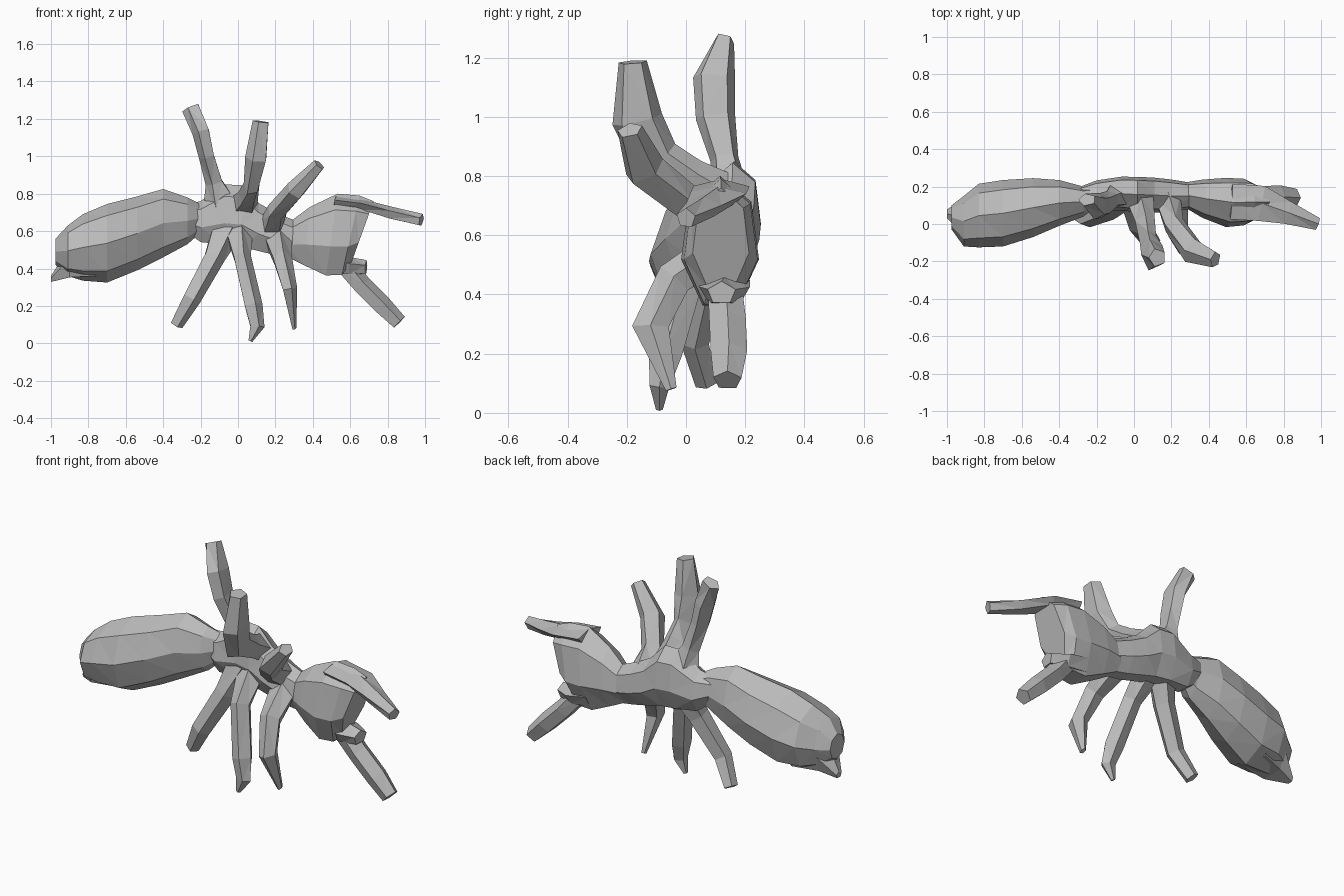
import bpy, bmesh
from math import sin, cos, tau
from mathutils import Vector

cube = bpy.data.objects.get("Cube")
if cube:
    bpy.data.objects.remove(cube)

grey = bpy.data.materials.new("mid grey")
grey.use_nodes = True
colour = (0.5, 0.5, 0.5, 1)
grey.diffuse_color = colour
grey.node_tree.nodes["Principled BSDF"].inputs["Base Color"].default_value = colour


def skin(name, rings):
    """Join rings of points into one closed, faceted, triangulated shell."""
    bm = bmesh.new()
    loops = [[bm.verts.new(point) for point in ring] for ring in rings]
    for low, high in zip(loops, loops[1:]):
        count = len(low)
        for i in range(count):
            j = (i + 1) % count
            bm.faces.new((low[i], low[j], high[j], high[i]))
    bm.faces.new(loops[0])
    bm.faces.new(loops[-1])
    bmesh.ops.recalc_face_normals(bm, faces=bm.faces)
    bmesh.ops.triangulate(bm, faces=bm.faces)
    mesh = bpy.data.meshes.new(name)
    bm.to_mesh(mesh)
    bm.free()
    mesh.materials.append(grey)
    part = bpy.data.objects.new(name, mesh)
    bpy.context.collection.objects.link(part)
    return part


def body(name, stations, sides=7, slant=0):
    """Body segment; each station is x, front/back limits and height limits."""
    rings = []
    for n, (x, front, back, low, high) in enumerate(stations):
        lean = slant * n / (len(stations) - 1)
        ring = []
        for i in range(sides):
            a = tau * i / sides
            ring.append((x + lean * cos(a),
                         (front + back) / 2 + (back - front) / 2 * sin(a),
                         (low + high) / 2 + (high - low) / 2 * cos(a)))
        rings.append(ring)
    return skin(name, rings)


def limb(name, path, sides=5):
    """Limb along a path; each stop is x, y, z, half width and half depth."""
    points = [Vector(p[:3]) for p in path]
    rings = []
    for n, point in enumerate(points):
        along = points[min(n + 1, len(points) - 1)] - points[max(n - 1, 0)]
        along.normalize()
        u = along.cross(Vector((0, 1, 0))).normalized()
        v = u.cross(along)
        width, depth = path[n][3:]
        rings.append([point + u * width * cos(tau * i / sides)
                      + v * depth * sin(tau * i / sides) for i in range(sides)])
    return skin(name, rings)


# Three body segments
body("abdomen", [
    (-.19, .1, .2, .6, .74), (-.27, .04, .2, .53, .78), (-.4, -.01, .235, .46, .825),
    (-.54, -.07, .245, .39, .785), (-.7, -.12, .235, .325, .745),
    (-.83, -.125, .215, .335, .69), (-.91, -.12, .15, .36, .63),
    (-.975, -.03, .1, .42, .56)], sides=8)
body("abdomen_tip", [
    (-.76, -.08, .2, .34, .56), (-.9, -.08, .14, .335, .52),
    (-1, .03, .08, .325, .36)], sides=5)
body("thorax", [
    (-.29, .1, .2, .6, .74), (-.2, .07, .235, .53, .76), (-.07, .07, .255, .51, .85),
    (.02, .06, .255, .5, .845), (.11, .06, .25, .48, .75), (.2, .06, .24, .46, .7),
    (.32, .08, .22, .44, .65)])
body("head", [
    (.25, .1, .22, .46, .63), (.37, .03, .24, .4, .73), (.5, -.02, .25, .34, .8),
    (.6, -.01, .245, .345, .79), (.66, .02, .215, .4, .76)], slant=.065)

# Jaw and antennae
limb("jaw", [(.48, .13, .43, .06, .09), (.6, .13, .41, .05, .09),
             (.685, .12, .405, .04, .05)])
limb("upper_antenna", [(.52, .12, .755, .035, .1), (.68, .11, .735, .03, .1),
                       (.82, .06, .695, .035, .065), (.98, .0, .658, .035, .035)])
limb("lower_antenna", [(.56, .13, .43, .06, .06), (.66, .14, .31, .055, .065),
                       (.77, .145, .2, .055, .065), (.86, .14, .11, .045, .05)])

# Upper legs
limb("upper_rear_leg", [(-.09, .15, .74, .1, .07), (-.125, .13, .86, .05, .05),
                        (-.165, .1, 1, .045, .07), (-.195, .095, 1.13, .05, .075),
                        (-.25, .13, 1.26, .052, .035)])
limb("upper_middle_leg", [(.03, .13, .74, .08, .07), (.055, .02, .79, .055, .07),
                          (.075, -.1, .85, .045, .09), (.1, -.165, .99, .062, .09),
                          (.125, -.18, 1.185, .047, .05)])
limb("upper_front_leg", [(.18, .13, .63, .07, .08), (.21, .0, .71, .055, .065),
                         (.31, -.14, .82, .055, .075), (.435, -.19, .955, .035, .045)])

# Lower legs
limb("lower_rear_leg", [(-.06, .14, .62, .09, .07), (-.13, .08, .46, .06, .06),
                        (-.25, .03, .24, .052, .05), (-.33, .07, .1, .037, .04)])
limb("lower_middle_leg", [(.0, .13, .6, .08, .07), (.02, .0, .46, .05, .065),
                          (.08, -.07, .2, .052, .06), (.1, -.09, .09, .042, .035),
                          (.065, -.09, .012, .012, .012)])
limb("lower_front_leg", [(.21, .13, .56, .08, .07), (.235, -.04, .45, .055, .065),
                         (.275, -.12, .29, .042, .065), (.3, -.05, .08, .012, .02)])
